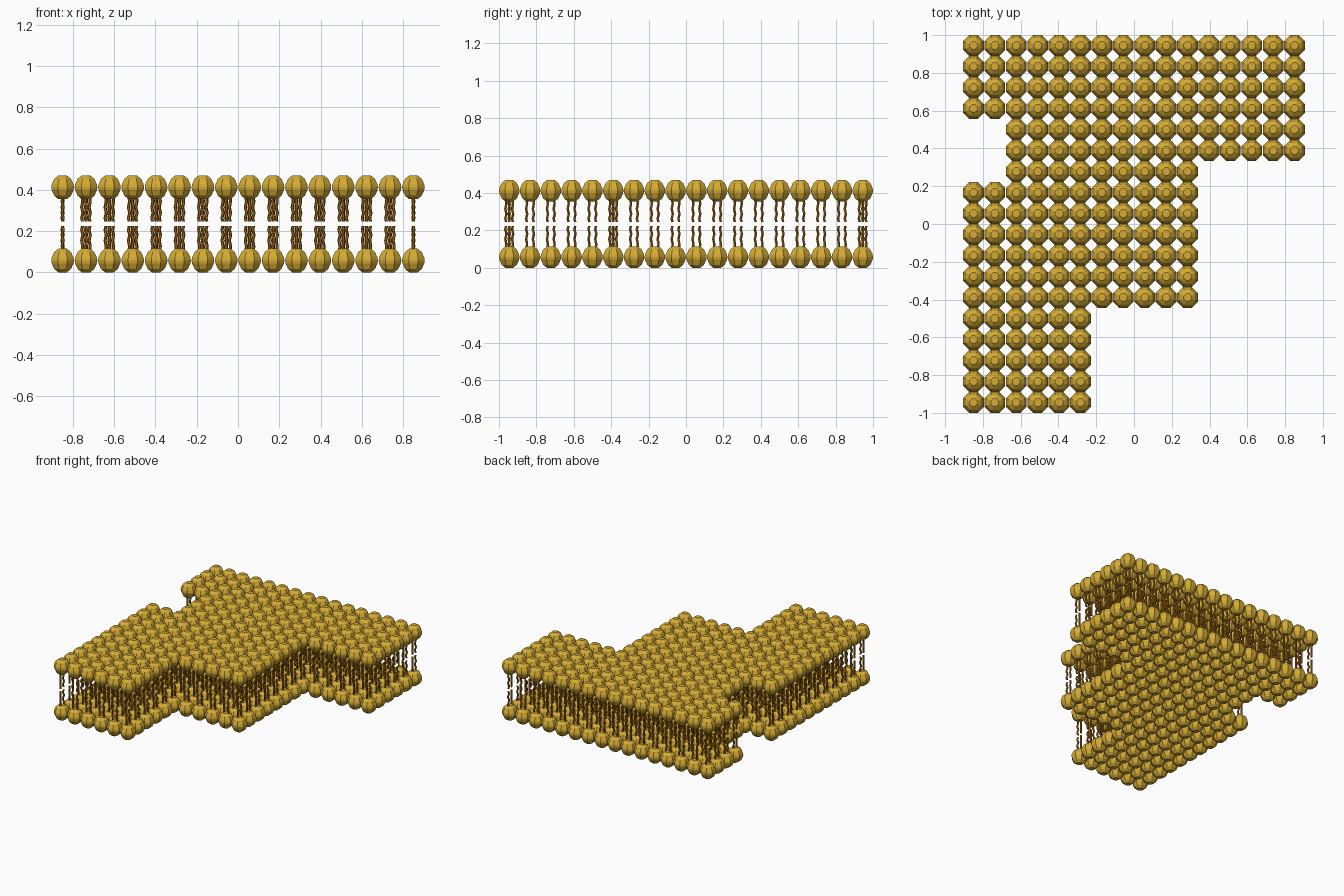
import bpy, bmesh, math
from mathutils import Vector

if "Cube" in bpy.data.objects:
    bpy.data.objects.remove(bpy.data.objects["Cube"])

def material(name, rgb):
    m = bpy.data.materials.new(name)
    m.diffuse_color = (*rgb, 1)
    m.use_nodes = True
    m.node_tree.nodes["Principled BSDF"].inputs["Base Color"].default_value = m.diffuse_color
    return m

GOLD = material("gold heads", (0.66, 0.41, 0.035))
AMBER = material("amber tails", (0.42, 0.16, 0.008))

PX, PY = 1.70 / 15, 1.89 / 17      # lipid spacing
HEIGHT = 0.47
HEAD_Z = 0.0575

def loft(bm, rings, sides, turn):
    """Stack of (centre, radius) rings, capped at both ends."""
    prev = None
    for n, (c, r) in enumerate(rings):
        loop = [bm.verts.new((c[0] + r * math.cos(turn + 2 * math.pi * i / sides),
                              c[1] + r * math.sin(turn + 2 * math.pi * i / sides), c[2]))
                for i in range(sides)]
        if prev:
            for i in range(sides):
                j = (i + 1) % sides
                bm.faces.new((prev[i], prev[j], loop[j], loop[i]))
        if n == 0:
            bm.faces.new(loop[::-1])
        prev = loop
    bm.faces.new(prev)

def occupied(row, col):
    if row < 4:
        return True
    if row < 6:
        return col >= 2
    if row == 6:
        return 2 <= col <= 10
    if row < 13:
        return col <= 10
    return col <= 5

def turned(row, col):
    """Lipids on the long outer rows have their tail pair side by side in x."""
    return ((row == 0 and 1 <= col <= 14) or (row == 12 and 6 <= col <= 9)
            or (row == 17 and 1 <= col <= 4))

# head: faceted eight-sided bead profile (radius, height)
HEAD = [(0.022, -0.0575), (0.044, -0.041), (0.057, -0.014),
        (0.0595, 0.0), (0.057, 0.014), (0.044, 0.041), (0.022, 0.0575)]
# tail: gently kinked (height, sideways wobble)
TAIL = [(0.10, 0), (0.128, 0.002), (0.155, -0.003), (0.182, 0.003),
        (0.206, -0.003), (0.224, 0.001)]

def finish(bm, name, mat):
    bmesh.ops.recalc_face_normals(bm, faces=bm.faces)
    me = bpy.data.meshes.new(name)
    bm.to_mesh(me)
    bm.free()
    me.materials.append(mat)
    bpy.context.collection.objects.link(bpy.data.objects.new(name, me))

for layer in ("lower", "upper"):
    heads, tails = bmesh.new(), bmesh.new()
    up = layer == "upper"
    for row in range(18):
        for col in range(16):
            if not occupied(row, col):
                continue
            x, y = -0.85 + col * PX, 0.945 - row * PY
            zc = HEIGHT - HEAD_Z if up else HEAD_Z
            loft(heads, [(Vector((x, y, zc + h)), r) for r, h in HEAD], 8, math.pi / 8)
            # pair of tails pointing to the middle of the sheet
            for s in (-1, 1):
                rings = []
                for h, w in TAIL:
                    a, b = s * 0.018 + w, w * s
                    dx, dy = (a, b) if turned(row, col) else (b, a)
                    rings.append((Vector((x + dx, y + dy, HEIGHT - h if up else h)), 0.0075))
                loft(tails, rings, 6, 0)
    finish(heads, layer + "_heads", GOLD)
    finish(tails, layer + "_tails", AMBER)
